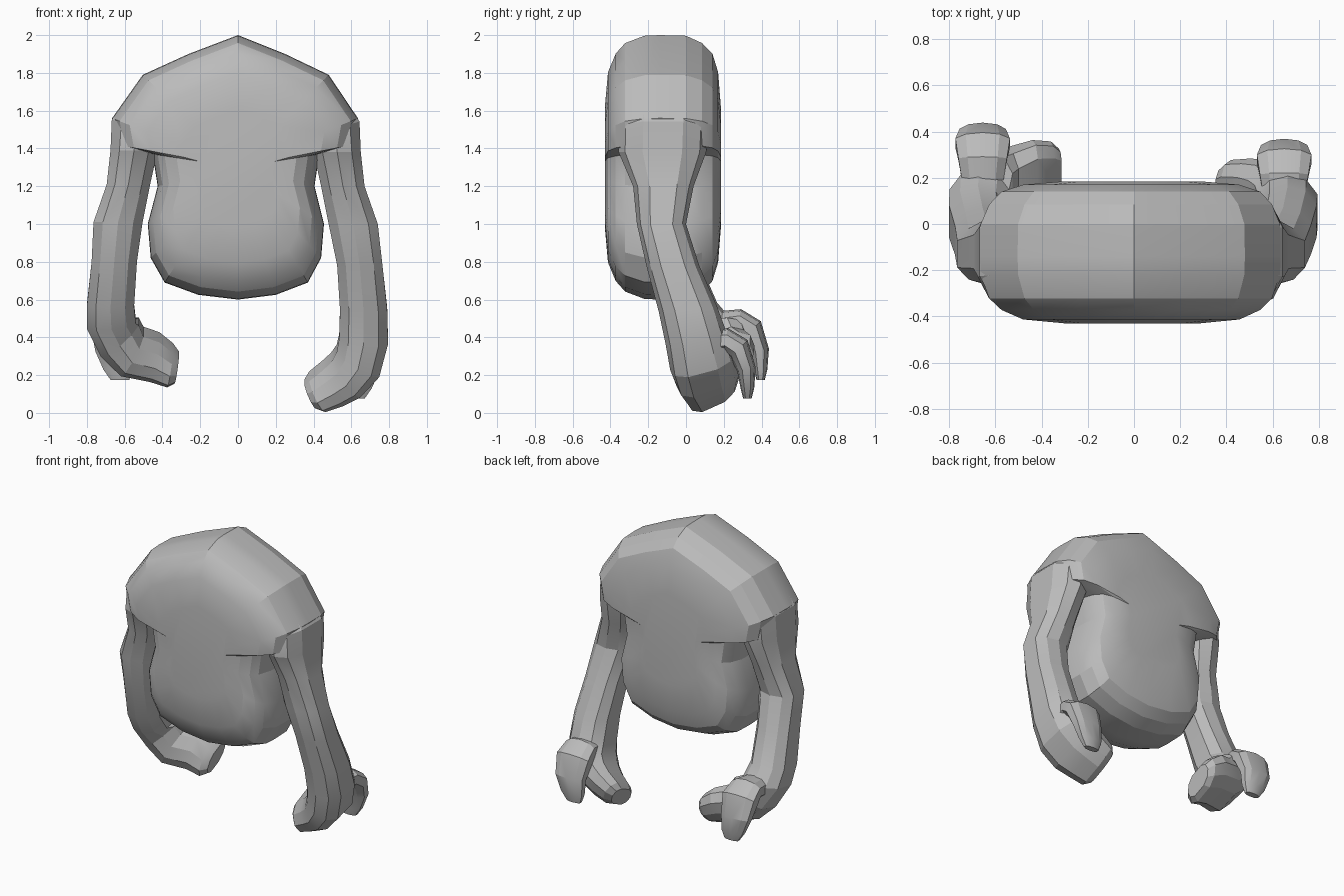
import bpy, bmesh
from math import cos, sin, radians
from mathutils import Vector

if "Cube" in bpy.data.objects:
    bpy.data.objects.remove(bpy.data.objects["Cube"])

clay = bpy.data.materials.new("grey_clay")
clay.use_nodes = True
clay.diffuse_color = (0.5, 0.5, 0.5, 1)
clay.node_tree.nodes["Principled BSDF"].inputs["Base Color"].default_value = clay.diffuse_color


def loft(name, rings):
    """Skin a closed tube through rings of equal point count and cap both ends."""
    bm = bmesh.new()
    loops = [[bm.verts.new(point) for point in ring] for ring in rings]
    for lower, upper in zip(loops, loops[1:]):
        for i in range(len(lower)):
            j = (i + 1) % len(lower)
            bm.faces.new((lower[i], lower[j], upper[j], upper[i]))
    bm.faces.new(loops[0])
    bm.faces.new(loops[-1])
    bmesh.ops.recalc_face_normals(bm, faces=bm.faces)
    mesh = bpy.data.meshes.new(name)
    bm.to_mesh(mesh)
    bm.free()
    mesh.materials.append(clay)
    part = bpy.data.objects.new(name, mesh)
    bpy.context.collection.objects.link(part)
    bpy.ops.object.select_all(action="DESELECT")
    part.select_set(True)
    bpy.context.view_layer.objects.active = part
    bpy.ops.object.shade_smooth_by_angle(angle=radians(20))


# Softened box section shared by all limbs
quarter = [(1, 0.45), (0.62, 0.85), (0, 1), (-0.62, 0.85), (-1, 0.45)]
section = quarter + [(-a, -b) for a, b in quarter]


def limb_ring(side, centre, width, depth, tilt, roll):
    """Section ring: tilt swings the width inward, roll lifts the depth axis."""
    t, r = radians(tilt), radians(roll)
    across = Vector((cos(t), 0, -sin(t))) * width
    along = Vector((0, cos(r), sin(r))) * depth
    ring = [Vector(centre) + across * a + along * b for a, b in section]
    return [(side * p.x, p.y, p.z) for p in ring]


# Torso: front outline layered from chest to back
half = [(0.25, 1.9), (0.48, 1.79), (0.635, 1.56), (0.61, 1.42), (0.43, 1.37), (0.405, 1.2),
        (0.455, 1.0), (0.44, 0.82), (0.37, 0.69), (0.2, 0.625)]
wider = [(-x * 1.05, z) for x, z in reversed(half)]
outline = [(0, 2.0)] + half + [(0, 0.6)] + wider
layers = [(-0.43, 0.45), (-0.413, 0.72), (-0.372, 0.86), (-0.322, 0.94), (-0.22, 0.995),
          (-0.14, 1), (0, 0.995), (0.085, 0.94), (0.14, 0.86), (0.17, 0.72), (0.185, 0.45)]
middle = 1.3
loft("torso", [[(x * s, y, middle + (z - middle) * s) for x, z in outline]
               for y, s in layers])

# Arm from under the shoulder ridge: x, y, z, width, depth, tilt, roll
arm = [(0.42, -0.115, 1.6, 0.148, 0.22, -45, 0),
       (0.51, -0.12, 1.5, 0.14, 0.235, -18, 0), (0.525, -0.125, 1.38, 0.125, 0.232, 0, 0),
       (0.555, -0.12, 1.2, 0.115, 0.16, 0, 0), (0.61, -0.13, 1.0, 0.13, 0.13, 0, 0),
       (0.645, -0.07, 0.78, 0.12, 0.14, 0, 0), (0.665, 0.01, 0.55, 0.125, 0.155, 0, 5)]
wrist = [(0.665, 0.055, 0.39, 0.13, 0.165, 6, 10)]
# Palm curling inward
palm = [(0.635, 0.09, 0.275, 0.13, 0.18, 30, 15), (0.57, 0.115, 0.2, 0.12, 0.175, 50, 20),
        (0.5, 0.135, 0.155, 0.108, 0.16, 59, 22), (0.42, 0.145, 0.112, 0.092, 0.145, 62, 24),
        (0.385, 0.15, 0.1, 0.068, 0.105, 62, 24)]
# Finger lobe hooking down behind the palm
finger = [(0.65, 0.12, 0.37, 0.09, 0.07, 0, 90), (0.65, 0.21, 0.385, 0.105, 0.065, 0, 80),
          (0.65, 0.28, 0.34, 0.118, 0.065, 0, 45), (0.65, 0.32, 0.23, 0.1, 0.05, 0, 12),
          (0.63, 0.325, 0.13, 0.078, 0.036, 0, 0), (0.62, 0.325, 0.075, 0.05, 0.022, 0, 0)]


def place(side, rows, shift=(0, 0, 0), turn=0):
    return [limb_ring(side, Vector(row[:3]) + Vector(shift), row[3], row[4],
                      row[5] + turn, row[6]) for row in rows]


# The right hand is held higher and further back than the left
loft("left_arm", place(1, arm + wrist + palm))
loft("left_finger", place(1, finger))
right_arm = place(-1, arm[:-2], (0.025, 0, 0.01)) + place(-1, arm[-2:], (0.01, 0, 0.02))
right_arm += place(-1, wrist, (0.005, 0.02, 0.08))
right_palm = place(-1, palm[:2], (-0.01, 0.05, 0.125), 10) + place(-1, palm[2:], (-0.06, 0.08, 0.14), 18)
loft("right_arm", right_arm + right_palm)
loft("right_finger", place(-1, finger, (0.005, 0.07, 0.1)))
